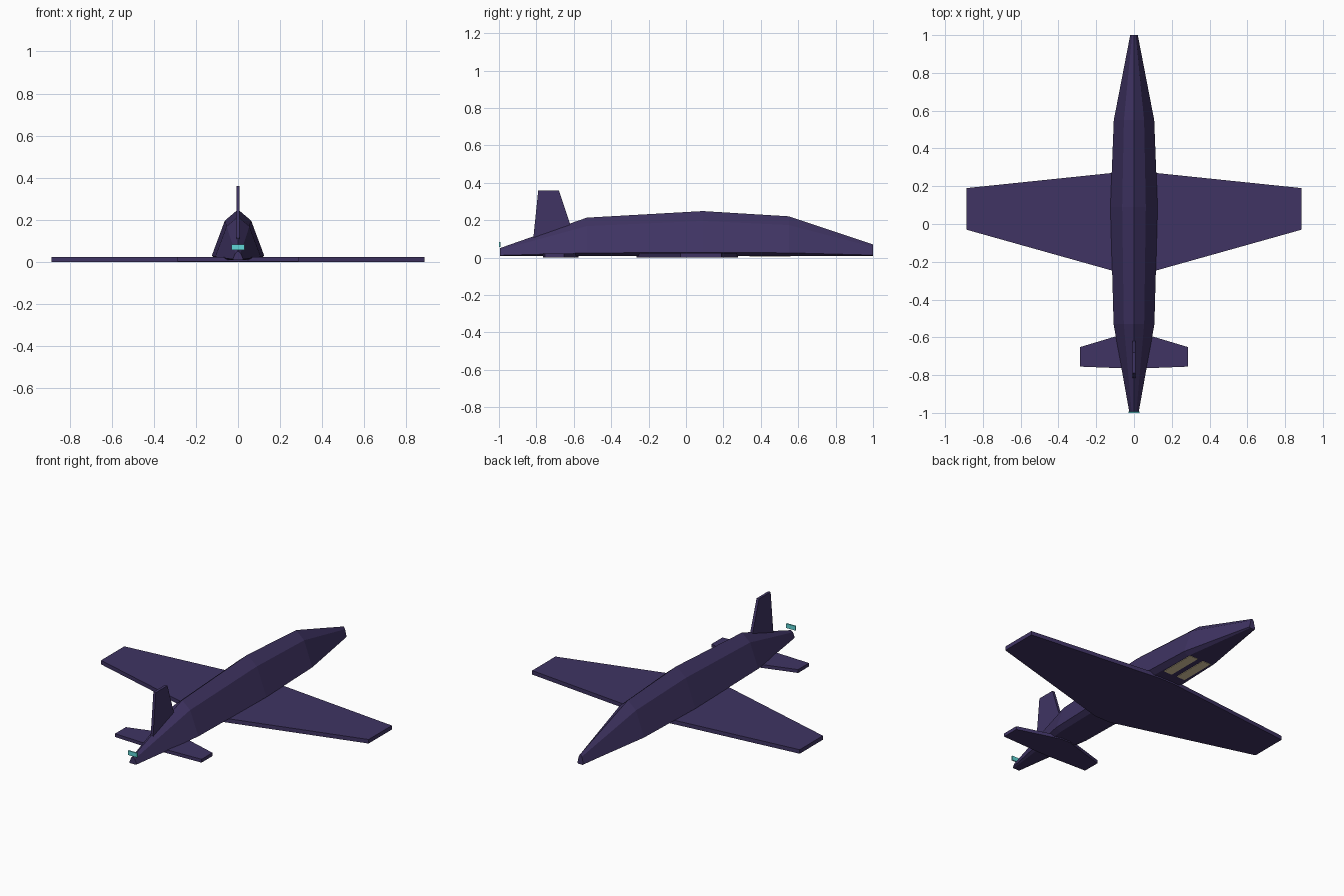
import bpy

if "Cube" in bpy.data.objects:
    bpy.data.objects.remove(bpy.data.objects["Cube"])


def material(name, color):
    m = bpy.data.materials.new(name)
    m.diffuse_color = (*color, 1)
    m.use_nodes = True
    m.node_tree.nodes["Principled BSDF"].inputs["Base Color"].default_value = m.diffuse_color
    return m


PURPLE = material("purple_paint", (0.05, 0.034, 0.125))
TEAL = material("teal_glow", (0.12, 0.68, 0.68))
CREAM = material("cream_panel", (0.75, 0.62, 0.38))


def loft(name, rings, mat):
    """Join equal-sized rings of points into a closed, flat-shaded solid."""
    n = len(rings[0])
    verts = [p for r in rings for p in r]
    faces = [tuple(range(n))[::-1], tuple(range(len(verts) - n, len(verts)))]
    for k in range(len(rings) - 1):
        for i in range(n):
            j = (i + 1) % n
            faces.append((k * n + i, k * n + j, (k + 1) * n + j, (k + 1) * n + i))
    mesh = bpy.data.meshes.new(name)
    mesh.from_pydata(verts, [], faces)
    mesh.materials.append(mat)
    obj = bpy.data.objects.new(name, mesh)
    bpy.context.collection.objects.link(obj)
    return obj


def box(name, x, y, z, mat):
    ring = lambda h: [(x[0], y[0], h), (x[1], y[0], h), (x[1], y[1], h), (x[0], y[1], h)]
    return loft(name, [ring(z[0]), ring(z[1])], mat)


def flat_wing(name, half, z):
    """Right-hand outline mirrored to the left, given thickness z0..z1."""
    outline = half + [(-x, y) for x, y in reversed(half)]
    return loft(name, [[(x, y, h) for x, y in outline] for h in z], PURPLE)


# Fuselage: one faceted cross-section scaled at stations (y, half width, height)
half = [(0.72, 0), (1, 0.08), (0.5, 0.78)]
section = half + [(0, 1)] + [(-u, v) for u, v in reversed(half)]
stations = [(-0.995, 0.025, 0.042), (-0.53, 0.108, 0.205), (0.09, 0.125, 0.24),
            (0.55, 0.107, 0.212), (1.0, 0.02, 0.062)]
loft("fuselage", [[(u * w, y, 0.009 + v * h) for u, v in reversed(section)]
                  for y, w, h in stations], PURPLE)

# Main wing and tailplane
flat_wing("main_wing", [(0.05, -0.265), (0.887, -0.03), (0.887, 0.19), (0.05, 0.277)], (0.0, 0.024))
flat_wing("tailplane", [(0.03, -0.765), (0.287, -0.755), (0.287, -0.652), (0.03, -0.575)], (0.002, 0.022))

# Vertical fin
fin = [(-0.822, 0.05), (-0.577, 0.05), (-0.68, 0.36), (-0.79, 0.36)]
loft("tail_fin", [[(x, y, z) for y, z in fin] for x in (-0.008, 0.008)], PURPLE)

# Tail light bar
box("tail_light", (-0.03, 0.03), (-1.0, -0.992), (0.057, 0.083), TEAL)

# Pair of belly panels
for side, s in (("left", -1), ("right", 1)):
    box(f"belly_panel_{side}", sorted((s * 0.018, s * 0.073)), (0.34, 0.56), (0.006, 0.018), CREAM)
